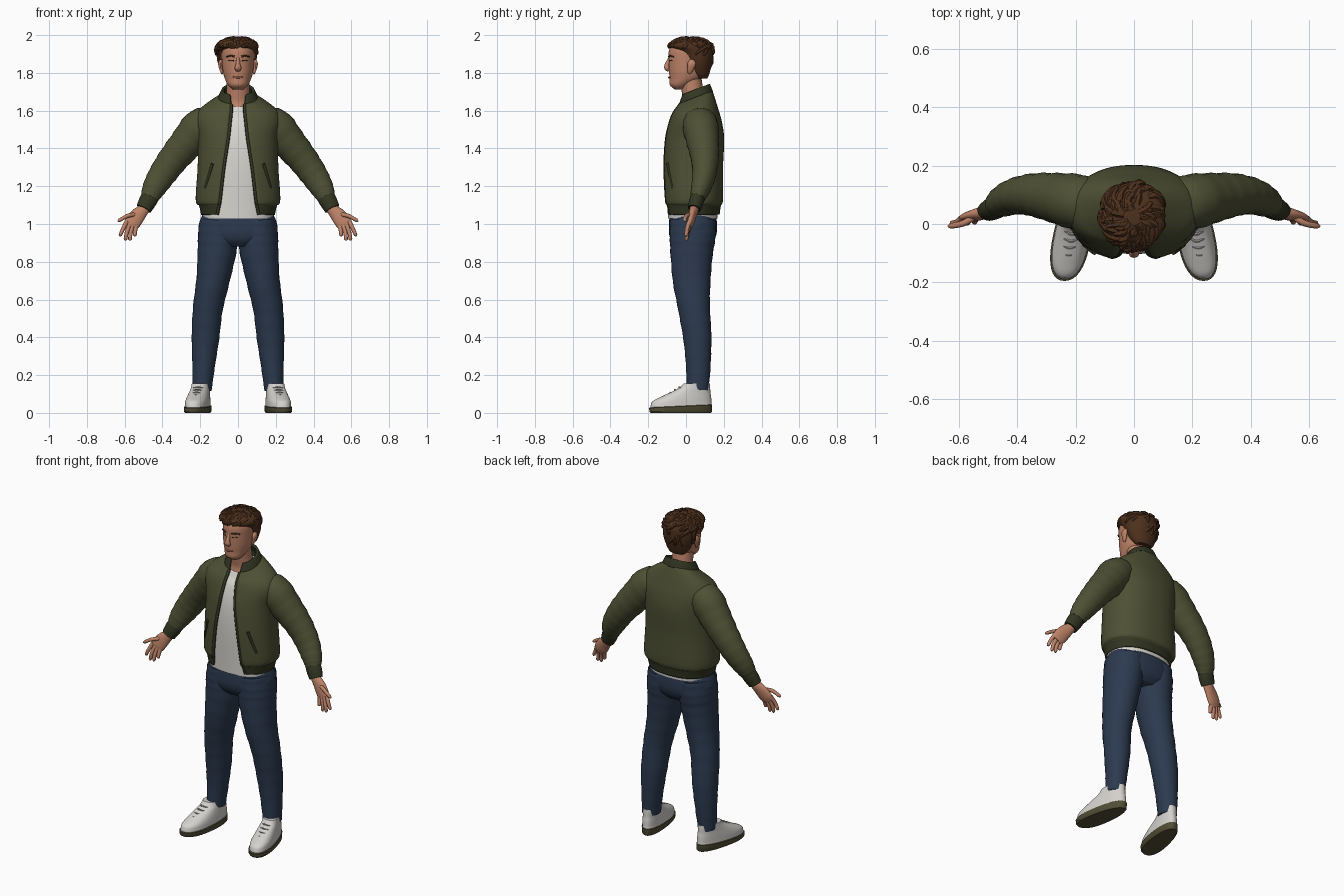
import bpy, bmesh, math, random
from mathutils import Vector

random.seed(4)
if "Cube" in bpy.data.objects:
    bpy.data.objects.remove(bpy.data.objects["Cube"])


def material(name, r, g, b):
    m = bpy.data.materials.new(name)
    m.use_nodes = True
    m.diffuse_color = (r, g, b, 1)
    m.node_tree.nodes["Principled BSDF"].inputs["Base Color"].default_value = (r, g, b, 1)
    return m


SKIN = material("skin", .52, .23, .14)
LIPS = material("lips", .4, .14, .09)
HAIR = material("brown hair", .075, .03, .012)
OLIVE = material("olive fabric", .075, .08, .034)
RIB = material("dark olive rib", .032, .037, .016)
WHITE = material("white cotton", .7, .68, .64)
DENIM = material("blue denim", .025, .042, .078)
LEATHER = material("white leather", .66, .64, .61)
SOLE = material("brown sole", .085, .075, .036)
LACE = material("grey lace", .36, .35, .33)


def spline(rows, k=5):
    """Smooth curve through rows of numbers."""
    out = []
    for i in range(len(rows) - 1):
        a, b, c, d = rows[max(i - 1, 0)], rows[i], rows[i + 1], rows[min(i + 2, len(rows) - 1)]
        for j in range(k):
            t = j / k
            out.append(tuple(q + .5 * t * (r - p + t * (2 * p - 5 * q + 4 * r - s + t * (3 * (q - r) + s - p)))
                             for p, q, r, s in zip(a, b, c, d)))
    return out + [rows[-1]]


def wrinkle(rows, amp):
    """Vary the last two numbers (radii) of each row to make cloth folds."""
    return [r[:-2] + tuple(v * (1 + amp * math.sin(2.1 * i)) for v in r[-2:]) for i, r in enumerate(rows)]


def oval(z, yc, rx, ry, tilt=0, gap=0, n=2.0, seg=40):
    """Horizontal ring starting at the front, with an optional front opening."""
    a0 = math.asin(min(1, gap / rx) ** (n / 2)) if gap else 0
    count = seg + 1 if gap else seg
    ring = []
    for i in range(count):
        a = a0 + (2 * math.pi - 2 * a0) * i / seg
        x = rx * math.copysign(abs(math.sin(a)) ** (2 / n), math.sin(a))
        y = -ry * math.copysign(abs(math.cos(a)) ** (2 / n), math.cos(a))
        ring.append(Vector((x, yc + y, z + tilt * y)))
    return ring


def tube(rows, seg=16, side=1):
    """Rings across a path of rows x, y, z, width radius, depth radius."""
    pts = [Vector((r[0] * side, r[1], r[2])) for r in rows]
    ref = Vector((0, 1, 0))
    if abs((pts[-1] - pts[0]).normalized().y) > .7:
        ref = Vector((1, 0, 0))
    rings = []
    for i, p in enumerate(pts):
        t = (pts[min(i + 1, len(pts) - 1)] - pts[max(i - 1, 0)]).normalized()
        u = t.cross(ref).normalized()
        v = u.cross(t)
        angles = [2 * math.pi * j / seg for j in range(seg)]
        rings.append([p + u * math.cos(a) * rows[i][3] + v * math.sin(a) * rows[i][4] for a in angles])
    return rings


def limb(points, r0, r1, seg=8, side=1, k=4):
    """Round tapered tube with a rounded tip."""
    rows = spline(points, k)
    last = len(rows) - 1
    radii = [r0 + (r1 - r0) * i / last for i in range(last + 1)]
    radii[-1] *= .45
    return tube([p + (r, r) for p, r in zip(rows, radii)], seg, side)


def build(name, pieces, mats, closed=True, rule=None, angle=50):
    """Join ring lists into one smooth object."""
    bm = bmesh.new()
    for rings in pieces:
        vs = [[bm.verts.new(p) for p in ring] for ring in rings]
        m = len(vs[0])
        for a, b in zip(vs, vs[1:]):
            for j in range(m if closed else m - 1):
                k = (j + 1) % m
                bm.faces.new((a[j], a[k], b[k], b[j]))
        if closed:
            bm.faces.new(vs[0])
            bm.faces.new(vs[-1])
    bmesh.ops.recalc_face_normals(bm, faces=bm.faces)
    if rule:
        for f in bm.faces:
            f.material_index = rule(f.calc_center_median())
    me = bpy.data.meshes.new(name)
    bm.to_mesh(me)
    bm.free()
    ob = bpy.data.objects.new(name, me)
    bpy.context.collection.objects.link(ob)
    for m in mats:
        me.materials.append(m)
    bpy.ops.object.select_all(action="DESELECT")
    ob.select_set(True)
    bpy.context.view_layer.objects.active = ob
    bpy.ops.object.shade_smooth_by_angle(angle=math.radians(angle))
    return ob


# Head, neck, nose and ears
head = [(1.713, -.035, .028, .025), (1.735, -.03, .052, .055), (1.77, 0, .07, .087), (1.81, .01, .08, .1),
        (1.87, .02, .086, .112), (1.92, .02, .086, .11), (1.96, .02, .07, .09), (1.98, .02, .03, .04)]
build("head", [[oval(*r) for r in spline(head)]], [SKIN])
neck = [(0, .05, 1.6, .085, .078), (0, .045, 1.65, .07, .062), (0, .035, 1.7, .061, .057), (0, .02, 1.8, .06, .058)]
build("neck", [tube(spline(neck), 28)], [SKIN])
nose = [(0, -.085, 1.88, .008, .008), (0, -.1, 1.845, .012, .012), (0, -.101, 1.826, .018, .014),
        (0, -.09, 1.812, .012, .008)]
build("nose", [tube(spline(nose))], [SKIN])
ear = [(.086, .03, 1.868, .008, .012), (.094, .03, 1.85, .011, .022), (.09, .024, 1.82, .009, .017),
       (.083, .016, 1.795, .005, .007)]
build("ears", [tube(spline(ear), 12, s) for s in (1, -1)], [SKIN])
brow = [(.018, -.09, 1.886), (.04, -.084, 1.891), (.062, -.064, 1.884)]
eye = [(.022, -.088, 1.864), (.037, -.081, 1.867), (.052, -.072, 1.863)]
build("eyebrows", [limb(brow, .005, .003, 8, s) for s in (1, -1)], [HAIR])
build("eyelashes", [limb(eye, .003, .002, 6, s) for s in (1, -1)], [HAIR])
build("mouth", [limb([(-.026, -.081, 1.778), (0, -.09, 1.776), (.026, -.081, 1.778)], .005, .005)], [LIPS])

# Hair cap with swirling locks
cap = [(1.77, .085, .05, .028), (1.8, .072, .074, .053), (1.86, .065, .096, .075), (1.91, .05, .103, .094),
       (1.94, .025, .107, .114), (1.965, .022, .092, .098), (1.985, .02, .045, .05)]
build("hair_cap", [[oval(*r) for r in spline(cap, 4)]], [HAIR])


def scalp(a, e, lift):
    h = (.06 if e > 0 else .15) * math.sin(e)
    return (.105 * lift * math.cos(e) * math.sin(a) - .004, .025 + .113 * lift * math.cos(e) * math.cos(a),
            1.922 + h * lift)


locks = []
for i in range(120):
    a = random.uniform(-math.pi, math.pi)
    low = .25 if abs(a) > 1.9 else (-.15 if abs(a) > 1.2 else -.7)
    e = random.uniform(low + .3, 1.35)
    turn, drop = random.uniform(-.2, .7), random.uniform(.25, .5)
    path = [scalp(a + turn * t, max(low, e - drop * t), 1 + lift)
            for t, lift in ((0, -.04), (.4, .05), (.75, .06), (1, random.uniform(0, .1)))]
    locks.append(limb(path, .017, .006, 7, 1, 3))
build("hair_locks", locks, [HAIR])

# Shirt
shirt = [(1.03, .035, .188, .131, 0), (1.07, .035, .19, .132, 0), (1.3, .035, .185, .138, 0),
         (1.45, .043, .185, .136, 0), (1.55, .05, .18, .116, 0), (1.61, .05, .125, .088, .2),
         (1.645, .05, .08, .074, .35)]
build("shirt", [[oval(*r, n=2.3) for r in spline(shirt)]], [WHITE])

# Jacket body, open at the front: height, depth centre, radii, tilt, half opening
body = [(1.05, .035, .188, .136, 0, .11), (1.1, .036, .2, .142, 0, .1), (1.13, .038, .217, .151, 0, .095),
        (1.3, .036, .207, .153, 0, .075), (1.45, .045, .206, .15, 0, .052), (1.54, .05, .222, .133, 0, .042),
        (1.595, .05, .205, .115, .08, .037), (1.635, .05, .155, .098, .25, .036), (1.665, .05, .1, .085, .4, .036)]
rings = [oval(*r, n=2.3, seg=56) for r in spline(body)]
collar = [(1.66, .05, .101, .087, .4, .036), (1.685, .05, .091, .079, .42, .038), (1.71, .05, .079, .07, .42, .042)]
jacket = build("jacket_body", [rings], [OLIVE, RIB], False, lambda c: int(c.z < 1.1))
band = build("jacket_collar", [[oval(*r, n=2.2) for r in spline(collar, 3)]], [RIB], False)
for ob in (jacket, band):
    shell = ob.modifiers.new("thickness", "SOLIDIFY")
    shell.thickness = .014
    shell.offset = 0
edges = [[tuple(r[i]) + (.009, .009) for r in rings] for i in (0, -1)]
build("zip_tapes", [tube(e, 8) for e in edges], [RIB])

# Slanted pocket welts
welt = [(.135, -.098, 1.32), (.155, -.083, 1.25), (.175, -.064, 1.18)]
build("jacket_pockets", [limb(welt, .008, .008, 8, s) for s in (1, -1)], [RIB])

# Sleeves, cuffs and hands
sleeve = [(.12, .065, 1.55, .055, .075), (.19, .075, 1.522, .096, .094), (.27, .09, 1.43, .09, .085),
          (.345, .1, 1.34, .08, .073), (.405, .095, 1.255, .072, .062), (.447, .077, 1.185, .061, .052),
          (.467, .062, 1.14, .048, .04)]
cuff = [(.458, .066, 1.155, .045, .038), (.478, .055, 1.12, .047, .039), (.499, .044, 1.08, .041, .034)]
palm = [(.47, .05, 1.12, .028, .024), (.497, .044, 1.08, .03, .024), (.53, .034, 1.045, .04, .021),
        (.56, .024, 1.005, .042, .017), (.575, .018, .98, .03, .01)]
fingers = [[(.588, .02, 1.015), (.608, .005, .975), (.626, .002, .935)],
           [(.573, .02, 1.0), (.589, .006, .955), (.597, .002, .912)],
           [(.557, .02, .995), (.569, .008, .95), (.572, .002, .912)],
           [(.54, .022, .992), (.545, .012, .96), (.546, .006, .935)],
           [(.54, .03, 1.05), (.585, .002, 1.043), (.636, -.008, 1.014)]]

# Jeans legs and shoes
leg = [(.19, .062, .12, .05, .058), (.182, .065, .25, .06, .065), (.172, .06, .4, .073, .075),
       (.16, .043, .55, .079, .084), (.133, .03, .7, .088, .1), (.112, .03, .85, .102, .113),
       (.105, .035, .94, .106, .122), (.1, .036, 1.02, .1, .122)]
upper = [(.03, -.027, .061, .163), (.06, -.022, .059, .157), (.085, .0, .055, .133), (.11, .025, .05, .104),
         (.135, .048, .046, .08), (.155, .056, .044, .07)]
sole = [(0, -.028, .058, .16), (.008, -.028, .064, .166), (.034, -.028, .065, .167), (.037, -.028, .06, .162)]


def shoe(rows, s):
    """Foot-shaped rings: narrow heel, toes turned outward, sole thicker at the heel."""
    out = []
    for r in rows:
        ring = oval(*r, n=2.3)
        for p in ring:
            back = (p.y - r[1]) / r[3]
            p.x = s * (p.x * (1 - .14 * back) + .195 - .17 * (p.y - .06))
            p.z += .008 * back if r[0] > .02 and r[0] < .05 else 0
        out.append(ring)
    return out


for s, side in ((1, "left"), (-1, "right")):
    build(side + "_sleeve", [tube(wrinkle(spline(sleeve), .022), 28, s)], [OLIVE])
    build(side + "_cuff", [tube(spline(cuff), 24, s)], [RIB])
    build(side + "_hand", [tube(spline(palm), 20, s)] + [limb(f, .0125, .009, 10, s) for f in fingers], [SKIN])
    build(side + "_trouser_leg", [tube(wrinkle(spline(leg), .014), 32, s)], [DENIM])
    build(side + "_shoe_upper", [shoe(spline(upper, 4), s)], [LEATHER])
    build(side + "_shoe_sole", [shoe(sole, s)], [SOLE], angle=35)
    laces = []
    for i in range(4):
        y, z = -.108 + .024 * i, .094 + .014 * i
        x = .195 - .17 * (y - .06)
        laces.append(limb([(x - .028, y + .012, z - .006), (x, y, z), (x + .028, y + .012, z - .006)],
                          .005, .005, 6, s))
    build(side + "_laces", laces, [LACE])

# Jeans seat
hips = [(.88, .035, .1, .085), (.91, .035, .175, .112), (.95, .036, .205, .126), (1.0, .037, .207, .127),
        (1.06, .036, .183, .122)]
build("trouser_seat", [[oval(*r, n=2.3) for r in spline(hips)]], [DENIM])
